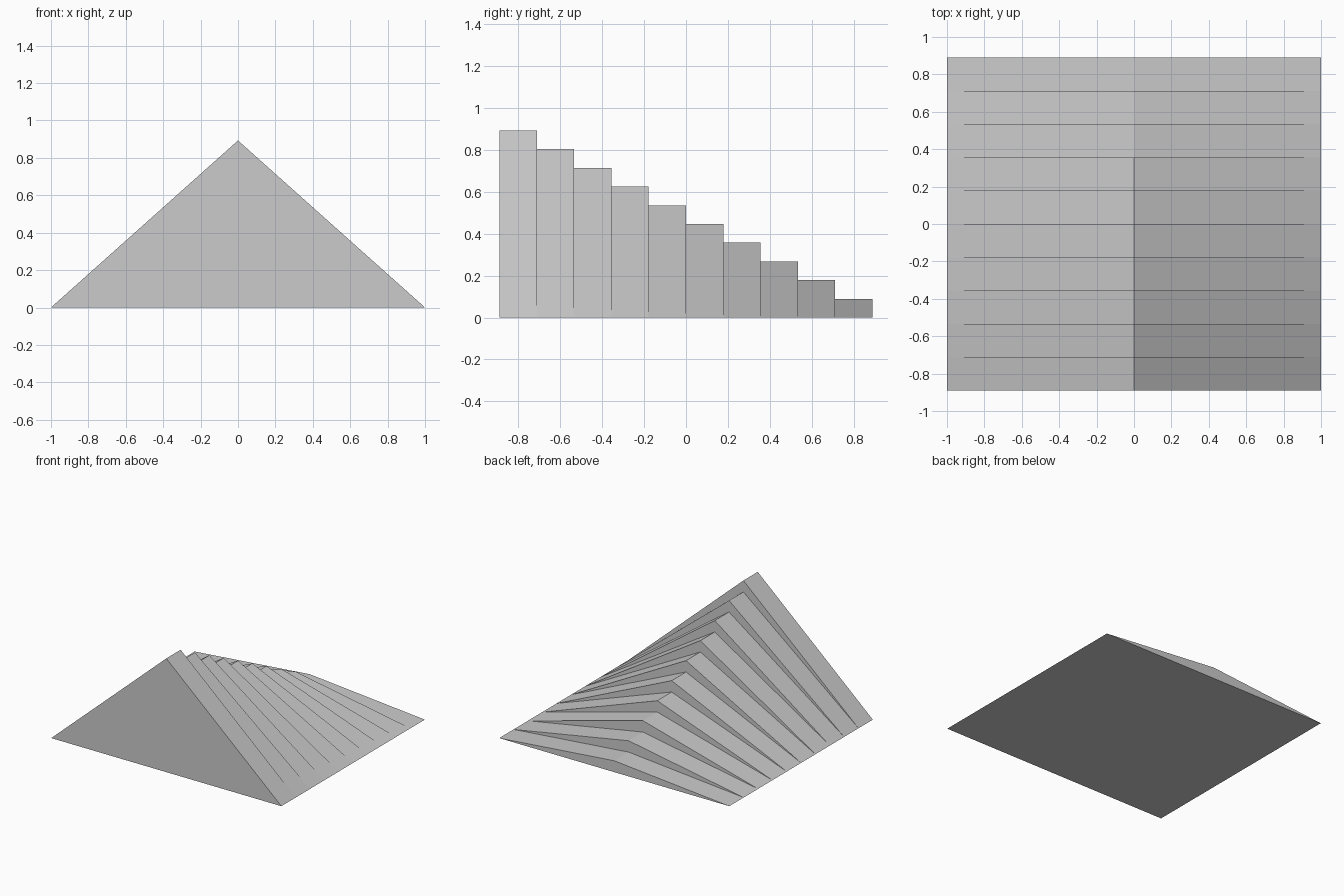
import bpy
import bmesh
from mathutils import Vector

cube = bpy.data.objects.get("Cube")
if cube:
    bpy.data.objects.remove(cube, do_unlink=True)

STEPS = 10
HALF_WIDTH = 1.0
HALF_DEPTH = 0.89
PEAK = 0.893

# One plain grey for the whole model
grey = bpy.data.materials.new("plain_grey")
grey.use_nodes = True
colour = (0.6, 0.6, 0.6, 1.0)
grey.diffuse_color = colour
grey.node_tree.nodes["Principled BSDF"].inputs["Base Color"].default_value = colour


def gable(name, y_front, depth, height):
    """Triangular prism with its ridge running front to back."""
    bm = bmesh.new()
    profile = [(-HALF_WIDTH, 0), (HALF_WIDTH, 0), (0, height)]
    face = bm.faces.new([bm.verts.new((x, y_front, z)) for x, z in profile])
    ext = bmesh.ops.extrude_face_region(bm, geom=[face], use_keep_orig=True)
    verts = [g for g in ext["geom"] if isinstance(g, bmesh.types.BMVert)]
    bmesh.ops.translate(bm, verts=verts, vec=Vector((0, depth, 0)))
    bmesh.ops.recalc_face_normals(bm, faces=bm.faces)
    mesh = bpy.data.meshes.new(name)
    bm.to_mesh(mesh)
    bm.free()
    mesh.materials.append(grey)
    obj = bpy.data.objects.new(name, mesh)
    bpy.context.collection.objects.link(obj)
    return obj


# Row of gables, each lower than the one in front of it
depth = 2 * HALF_DEPTH / STEPS
for i in range(STEPS):
    gable(f"gable_step_{i + 1}", -HALF_DEPTH + i * depth, depth,
          PEAK * (STEPS - i) / STEPS)
